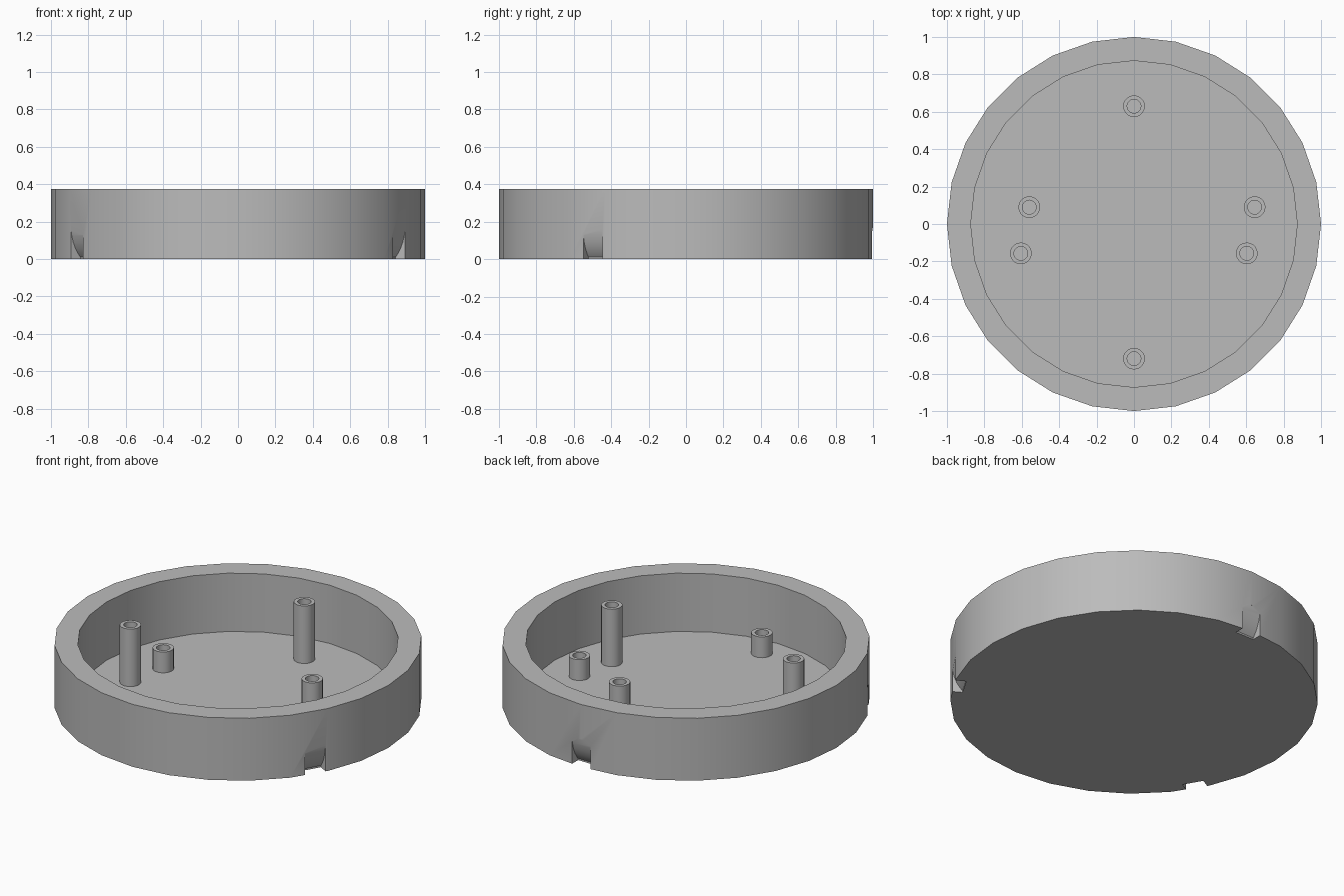
import bpy, bmesh, math
from mathutils import Matrix, Vector

cube = bpy.data.objects.get("Cube")
if cube:
    bpy.data.objects.remove(cube, do_unlink=True)

# Single plain grey
grey = bpy.data.materials.new("plain grey")
grey.use_nodes = True
COLOR = (0.5, 0.5, 0.5, 1)
grey.diffuse_color = COLOR
grey.node_tree.nodes["Principled BSDF"].inputs["Base Color"].default_value = COLOR

RIM_Z, FLOOR_Z = 0.375, 0.025


def add_object(name, bm):
    bmesh.ops.recalc_face_normals(bm, faces=bm.faces)
    mesh = bpy.data.meshes.new(name)
    bm.to_mesh(mesh)
    bm.free()
    mesh.materials.append(grey)
    obj = bpy.data.objects.new(name, mesh)
    bpy.context.collection.objects.link(obj)
    return obj


def lathe(name, profile, sides, location=(0, 0)):
    """Spin a closed (radius, z) profile around the vertical axis."""
    bm = bmesh.new()
    verts = [bm.verts.new((r, 0, z)) for r, z in profile]
    edges = [bm.edges.new(pair) for pair in zip(verts, verts[1:])]
    bmesh.ops.spin(bm, geom=verts + edges, axis=(0, 0, 1), cent=(0, 0, 0),
                   angle=math.tau, steps=sides, use_merge=True)
    bmesh.ops.remove_doubles(bm, verts=bm.verts, dist=0.0005)
    obj = add_object(name, bm)
    obj.location = (*location, 0)
    return obj


def smooth(obj):
    bpy.ops.object.select_all(action='DESELECT')
    obj.select_set(True)
    bpy.context.view_layer.objects.active = obj
    bpy.ops.object.shade_smooth_by_angle(angle=math.radians(30))


# Round tray with a thick wall and thin floor
tray = lathe("round_tray", [(0, 0), (1, 0), (1, RIM_Z), (0.873, RIM_Z),
                            (0.873, FLOOR_Z), (0, FLOOR_Z)], 28)

# Three curved notches in the foot of the wall
slot = [(1.05, -0.05), (0.937, -0.05), (0.937, 0.01), (0.95, 0.026),
        (0.968, 0.055), (0.982, 0.09), (0.991, 0.125), (0.998, 0.165), (1.05, 0.165)]
bm = bmesh.new()
for angle in (-30, 90, 210):
    turn = Matrix.Rotation(math.radians(angle), 3, 'Z')
    face = bm.faces.new([bm.verts.new(turn @ Vector((r, -0.061, z))) for r, z in slot])
    out = bmesh.ops.extrude_face_region(bm, geom=[face], use_keep_orig=True)
    moved = [v for v in out["geom"] if isinstance(v, bmesh.types.BMVert)]
    bmesh.ops.translate(bm, verts=moved, vec=turn @ Vector((0, 0.122, 0)))
cutter = add_object("notch_cutter", bm)
cutter.hide_render = True
cut = tray.modifiers.new("notches", 'BOOLEAN')
cut.operation, cut.solver, cut.object = 'DIFFERENCE', 'EXACT', cutter
bpy.context.view_layer.objects.active = tray
bpy.ops.object.modifier_apply(modifier=cut.name)
bpy.data.objects.remove(cutter, do_unlink=True)
smooth(tray)

# Hollow screw posts: three tall, three short
posts = {
    "tall_post": (0.37, [(0, 0.63), (-0.605, -0.157), (0.603, -0.157)]),
    "short_post": (0.15, [(0, -0.72), (-0.56, 0.09), (0.645, 0.09)]),
}
for name, (top, places) in posts.items():
    for place in places:
        smooth(lathe(name, [(0, 0.015), (0.058, 0.015), (0.058, top), (0.037, top),
                            (0.037, FLOOR_Z + 0.005), (0, FLOOR_Z + 0.005)], 20, place))
